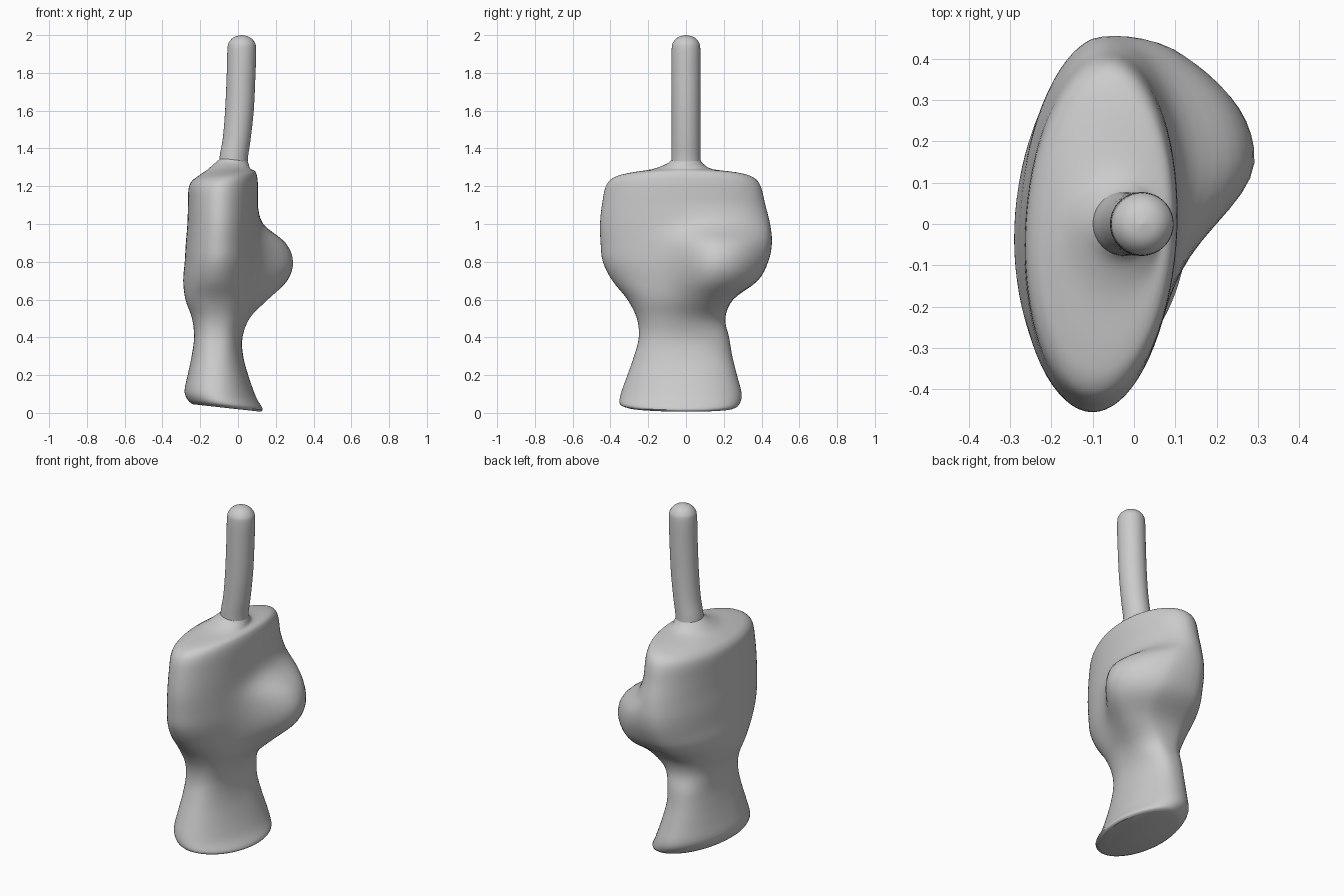
import bpy, bmesh, math

SEG = 72


def spline(rows, steps):
    """Catmull-Rom interpolation between profile rows."""
    out = []
    n = len(rows)
    for i in range(n - 1):
        p0, p1, p2, p3 = rows[max(i - 1, 0)], rows[i], rows[i + 1], rows[min(i + 2, n - 1)]
        for k in range(steps):
            t = k / steps
            out.append([0.5 * (2 * b + (c - a) * t + (2 * a - 5 * b + 4 * c - d) * t * t
                               + (3 * b - a - 3 * c + d) * t ** 3)
                        for a, b, c, d in zip(p0, p1, p2, p3)])
    out.append(list(rows[-1]))
    return out


def power(v, e):
    return math.copysign(abs(v) ** e, v)


def loft(name, rows, skew=0.0, steps=4):
    """Rows: z, x min, x max, y min, y max, tilt, bulge."""
    bm = bmesh.new()
    rings = []
    for z, x0, x1, y0, y1, tilt, bulge in spline(rows, steps):
        cx, cy, hx, hy = (x0 + x1) / 2, (y0 + y1) / 2, (x1 - x0) / 2, (y1 - y0) / 2
        # the neck of the wrist has a fuller section, the foot a slight twist
        full = 1 - 0.2 * max(0, 1 - abs(z - 0.38) / 0.32)
        s = (skew + (0.02 * max(0, 1 - z / 0.3) if skew else 0)) * hy / 0.45
        rx = math.sqrt(max(hx * hx - s * s, 1e-6))
        ring = []
        for i in range(SEG):
            a = math.tau * i / SEG
            ca, sa = power(math.cos(a), full), power(math.sin(a), full)
            dx, y = rx * ca + s * sa, cy + hy * sa
            # side bulge, wider towards the back
            w = min(1, max(0, (math.cos(a) + 0.2) / 0.55))
            w = w * w * (3 - 2 * w)
            width = 0.29 if y > 0.19 else 0.22
            push = max(bulge, 0) * w * math.exp(-(abs(y - 0.19) / width) ** 2.3)
            ring.append(bm.verts.new((cx + dx + push, y, z + tilt * dx)))
        rings.append(ring)
    for a, b in zip(rings, rings[1:]):
        for i in range(SEG):
            j = (i + 1) % SEG
            bm.faces.new((a[i], a[j], b[j], b[i]))
    bm.faces.new(rings[0][::-1])
    bm.faces.new(rings[-1])
    mesh = bpy.data.meshes.new(name)
    bm.to_mesh(mesh)
    bm.free()
    obj = bpy.data.objects.new(name, mesh)
    bpy.context.collection.objects.link(obj)
    bpy.context.view_layer.objects.active = obj
    obj.select_set(True)
    bpy.ops.object.shade_smooth_by_angle(angle=math.radians(40))
    obj.select_set(False)
    return obj


# Wrist, palm and side bulge
loft("fist_and_wrist", [
    (0.026, -0.240, 0.120, -0.31, 0.25, -0.11, 0),
    (0.045, -0.265, 0.130, -0.35, 0.28, -0.11, 0),
    (0.10, -0.283, 0.095, -0.345, 0.295, -0.08, 0),
    (0.20, -0.265, 0.055, -0.31, 0.27, -0.03, 0),
    (0.30, -0.245, 0.027, -0.275, 0.245, 0, 0),
    (0.40, -0.232, 0.020, -0.25, 0.228, 0, 0.005),
    (0.50, -0.243, 0.042, -0.26, 0.208, 0, 0.03),
    (0.60, -0.278, 0.078, -0.31, 0.25, 0, 0.105),
    (0.70, -0.290, 0.095, -0.39, 0.38, 0, 0.18),
    (0.80, -0.282, 0.102, -0.44, 0.435, 0, 0.20),
    (0.90, -0.276, 0.105, -0.452, 0.455, 0, 0.155),
    (1.00, -0.268, 0.105, -0.455, 0.445, 0, 0.035),
    (1.10, -0.265, 0.105, -0.445, 0.42, 0.03, 0),
    (1.20, -0.262, 0.105, -0.425, 0.395, 0.08, 0),
    (1.245, -0.245, 0.098, -0.385, 0.355, 0.11, 0),
    (1.268, -0.212, 0.085, -0.31, 0.28, 0.10, 0),
    (1.29, -0.165, 0.065, -0.18, 0.14, 0.04, 0),
    (1.32, -0.125, 0.055, -0.10, 0.09, 0, 0),
    (1.35, -0.09, 0.045, -0.07, 0.07, 0, 0),
], skew=0.018)

# Raised finger with rounded tip
loft("finger", [
    (1.28, -0.105, 0.050, -0.077, 0.080, -0.08, 0),
    (1.36, -0.096, 0.053, -0.077, 0.077, -0.08, 0),
    (1.45, -0.080, 0.066, -0.076, 0.076, -0.1, 0),
    (1.60, -0.068, 0.083, -0.076, 0.076, -0.05, 0),
    (1.78, -0.060, 0.092, -0.077, 0.077, -0.02, 0),
    (1.925, -0.056, 0.096, -0.076, 0.076, 0, 0),
    (1.965, -0.046, 0.086, -0.066, 0.066, 0, 0),
    (1.99, -0.020, 0.060, -0.040, 0.040, 0, 0),
    (2.0, 0.018, 0.022, -0.002, 0.002, 0, 0),
])
